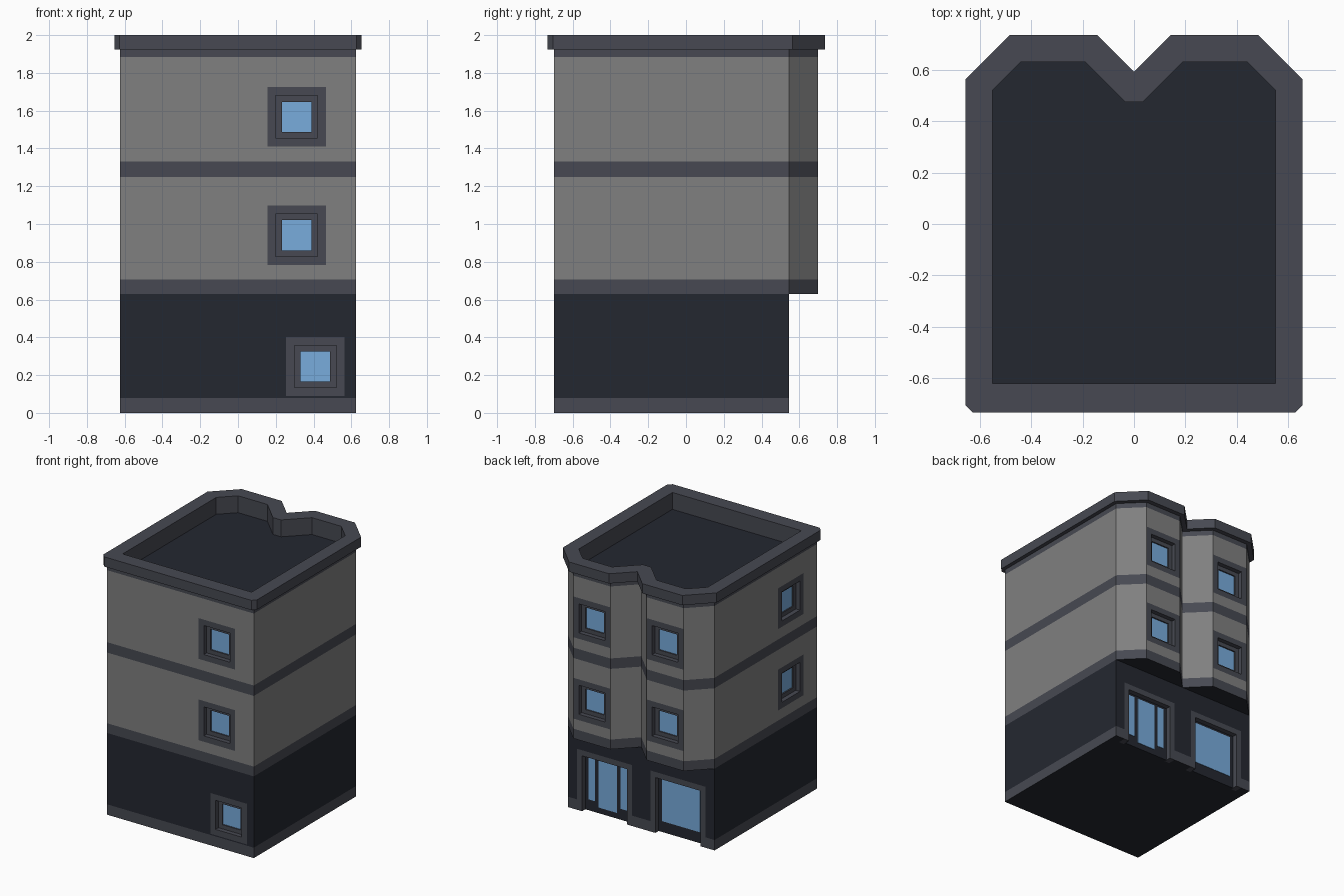
import bpy, bmesh, math
from mathutils import Matrix

if "Cube" in bpy.data.objects:
    bpy.data.objects.remove(bpy.data.objects["Cube"])


def material(name, rgb):
    m = bpy.data.materials.new(name)
    lin = [((c / 255 + 0.055) / 1.055) ** 2.4 for c in rgb]
    m.diffuse_color = (*lin, 1)
    m.use_nodes = True
    m.node_tree.nodes["Principled BSDF"].inputs["Base Color"].default_value = m.diffuse_color
    return m


WALL, TRIM, DARK, GLASS = range(4)
MATS = [material("wall_grey", (128, 128, 128)), material("trim_slate", (71, 73, 82)),
        material("dark_navy", (36, 39, 48)), material("glass_blue", (120, 172, 220))]


def finish(name, bm, matrix=None):
    me = bpy.data.meshes.new(name)
    if matrix:
        bm.transform(matrix)
    bm.to_mesh(me)
    bm.free()
    for m in MATS:
        me.materials.append(m)
    ob = bpy.data.objects.new(name, me)
    bpy.context.collection.objects.link(ob)
    return ob


def prism(name, outline, levels, bands, bottom, top):
    """Closed extrusion of a CCW outline, one material per height band."""
    bm = bmesh.new()
    rings = [[bm.verts.new((x, y, z)) for x, y in outline] for z in levels]
    n = len(outline)
    for lo, hi, mat in zip(rings, rings[1:], bands):
        for i in range(n):
            j = (i + 1) % n
            bm.faces.new((lo[i], lo[j], hi[j], hi[i])).material_index = mat
    bm.faces.new(rings[0][::-1]).material_index = bottom
    bm.faces.new(rings[-1]).material_index = top
    return finish(name, bm)


def add_box(bm, x0, x1, y0, y1, z0, z1, mat):
    m = Matrix.Translation(((x0 + x1) / 2, (y0 + y1) / 2, (z0 + z1) / 2))
    m = m @ Matrix.Diagonal((x1 - x0, y1 - y0, z1 - z0, 1))
    for v in bmesh.ops.create_cube(bm, size=1, matrix=m)["verts"]:
        for f in v.link_faces:
            f.material_index = mat


def cut(ob, cutter):
    mod = ob.modifiers.new("cut", "BOOLEAN")
    mod.operation, mod.solver, mod.object = "DIFFERENCE", "EXACT", cutter
    bpy.context.view_layer.objects.active = ob
    bpy.ops.object.modifier_apply(modifier="cut")


def mirrored(half):
    """Complete a right-hand half outline that runs from front to back."""
    return half + [(-x, y) for x, y in half[::-1] if x > 0]


# Main volumes: ground floor, upper floors with twin bays, cornice
ground = prism("ground_floor", mirrored([(0.625, -0.70), (0.625, 0.545)]),
               [0, 0.08, 0.63], [TRIM, DARK], DARK, DARK)
upper = prism("upper_floors",
              mirrored([(0.625, -0.70), (0.625, 0.545), (0.47, 0.70), (0.155, 0.70), (0, 0.545)]),
              [0.63, 0.705, 1.25, 1.33, 1.885, 1.925],
              [TRIM, WALL, TRIM, WALL, TRIM], DARK, TRIM)
cornice = prism("cornice",
                mirrored([(0.627, -0.733), (0.655, -0.705), (0.655, 0.563), (0.483, 0.735),
                          (0.142, 0.735), (0, 0.593)]),
                [1.925, 2.0], [TRIM], TRIM, TRIM)

# Sunken roof inside the parapet
roof_cutter = prism("roof_cutter",
                    mirrored([(0.55, -0.62), (0.55, 0.52), (0.44, 0.63), (0.19, 0.63), (0.035, 0.475)]),
                    [1.87, 2.1], [TRIM], DARK, TRIM)
roof_cutter.hide_render = True
cut(upper, roof_cutter)
cut(cornice, roof_cutter)

holes = bmesh.new()


def cut_hole(matrix, hw, z0, z1):
    tmp = bmesh.new()
    add_box(tmp, -hw, hw, -0.02, 0.06, z0, z1, TRIM)
    tmp.transform(matrix)
    me = bpy.data.meshes.new("tmp")
    tmp.to_mesh(me)
    tmp.free()
    holes.from_mesh(me)
    bpy.data.meshes.remove(me)


def window(name, x, y, angle, zc):
    """Flush frame, recessed sash and glass; local +y points into the wall."""
    matrix = Matrix.Translation((x, y, zc)) @ Matrix.Rotation(angle, 4, "Z")
    cut_hole(matrix, 0.155, -0.157, 0.157)
    bm = bmesh.new()
    steps = [(0.155, 0.157, 0), (0.111, 0.112, 0), (0.111, 0.112, 0.035),
             (0.078, 0.08, 0.035), (0.078, 0.08, 0.045)]
    rings = [[bm.verts.new((sx * w, d, sz * h)) for sx, sz in ((-1, -1), (1, -1), (1, 1), (-1, 1))]
             for w, h, d in steps]
    for a, b in zip(rings, rings[1:]):
        for i in range(4):
            j = (i + 1) % 4
            bm.faces.new((a[i], a[j], b[j], b[i])).material_index = TRIM
    bm.faces.new(rings[-1]).material_index = GLASS
    finish(name, bm, matrix)


def shopfront(name, x, panes):
    """Framed ground-level opening with a dark panel and glass panes."""
    matrix = Matrix.Translation((x, 0.545, 0)) @ Matrix.Rotation(math.pi, 4, "Z")
    cut_hole(matrix, 0.235, -0.1, 0.47)
    bm = bmesh.new()
    add_box(bm, -0.235, -0.192, 0, 0.06, 0, 0.47, TRIM)
    add_box(bm, 0.192, 0.235, 0, 0.06, 0, 0.47, TRIM)
    add_box(bm, -0.192, 0.192, 0, 0.06, 0.427, 0.47, TRIM)
    finish(name + "_frame", bm, matrix)
    bm = bmesh.new()
    add_box(bm, -0.192, 0.192, 0.04, 0.06, 0, 0.427, DARK)
    for x0, x1, z0 in panes:
        add_box(bm, x0, x1, 0.037, 0.045, z0, 0.41, GLASS)
    finish(name + "_panel", bm, matrix)


# Windows on the front, left wall and bays
window("front_window_ground", 0.41, -0.70, 0, 0.246)
for floor, zc in (("middle", 0.94), ("top", 1.567)):
    window("front_window_" + floor, 0.31, -0.70, 0, zc)
    window("left_window_" + floor, -0.625, -0.385, -math.pi / 2, zc)
    for side, sx in (("right", 1), ("left", -1)):
        window(f"bay_window_{side}_{floor}", sx * 0.3125, 0.70, math.pi, zc)

# Entrance and display window at the back
shopfront("entrance", 0.3125, [(-0.163, -0.108, 0.085), (-0.078, 0.078, 0.045), (0.108, 0.163, 0.085)])
shopfront("display_window", -0.3125, [(-0.163, 0.163, 0.085)])

# Cut all openings, then drop the cutters
hole_cutter = finish("opening_cutter", holes)
hole_cutter.hide_render = True
cut(ground, hole_cutter)
cut(upper, hole_cutter)
for c in (roof_cutter, hole_cutter):
    bpy.data.objects.remove(c)
